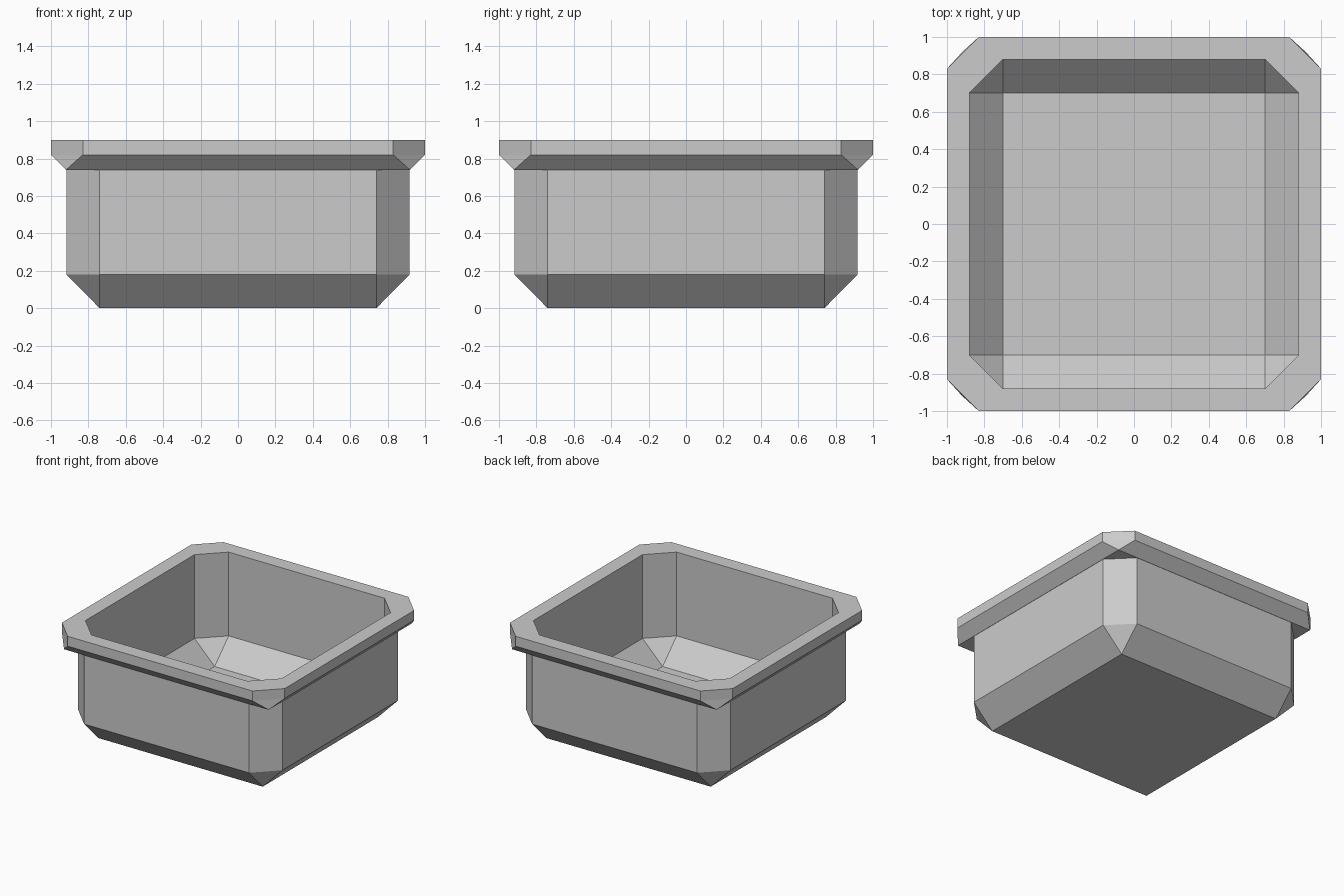
import bpy
import bmesh

# Remove the default cube only
cube = bpy.data.objects.get("Cube")
if cube:
    bpy.data.objects.remove(cube, do_unlink=True)

# Plain grey material
GREY = (0.6, 0.6, 0.6, 1.0)
grey = bpy.data.materials.new("plain_grey")
grey.use_nodes = True
grey.diffuse_color = GREY
grey.node_tree.nodes["Principled BSDF"].inputs["Base Color"].default_value = GREY


def make_ring(bm, half, flat, z):
    """Chamfered square of eight corners; a plain square shares its corner vertices."""
    ring = []
    for sx, sy in ((1, 1), (-1, 1), (-1, -1), (1, -1)):
        pair = [(sx * half, sy * flat, z), (sx * flat, sy * half, z)]
        if sx * sy < 0:
            pair.reverse()
        first = bm.verts.new(pair[0])
        ring += [first, first if half == flat else bm.verts.new(pair[1])]
    return ring


def add_face(bm, verts):
    unique = list(dict.fromkeys(verts))
    if len(unique) > 2:
        bm.faces.new(unique)


# Profile from the underside, over the rim and down to the inner floor:
# half width, half length of the straight side, height
profile = [
    (0.74, 0.74, 0.0),      # base
    (0.917, 0.74, 0.18),    # lower chamfer
    (0.917, 0.74, 0.74),    # outer wall
    (0.919, 0.919, 0.74),   # underside of rim
    (1.0, 0.83, 0.82),      # rim chamfer
    (1.0, 0.83, 0.90),      # rim edge
    (0.88, 0.70, 0.90),     # rim top
    (0.88, 0.70, 0.22),     # inner wall
    (0.70, 0.70, 0.04),     # inner floor
]

bm = bmesh.new()
rings = [make_ring(bm, *step) for step in profile]
for low, high in zip(rings, rings[1:]):
    for i in range(8):
        j = (i + 1) % 8
        add_face(bm, [low[i], low[j], high[j], high[i]])
add_face(bm, rings[0][::-1])
add_face(bm, rings[-1])
bmesh.ops.recalc_face_normals(bm, faces=bm.faces)

mesh = bpy.data.meshes.new("square_pot")
bm.to_mesh(mesh)
bm.free()
mesh.materials.append(grey)
pot = bpy.data.objects.new("square_pot", mesh)
bpy.context.collection.objects.link(pot)
